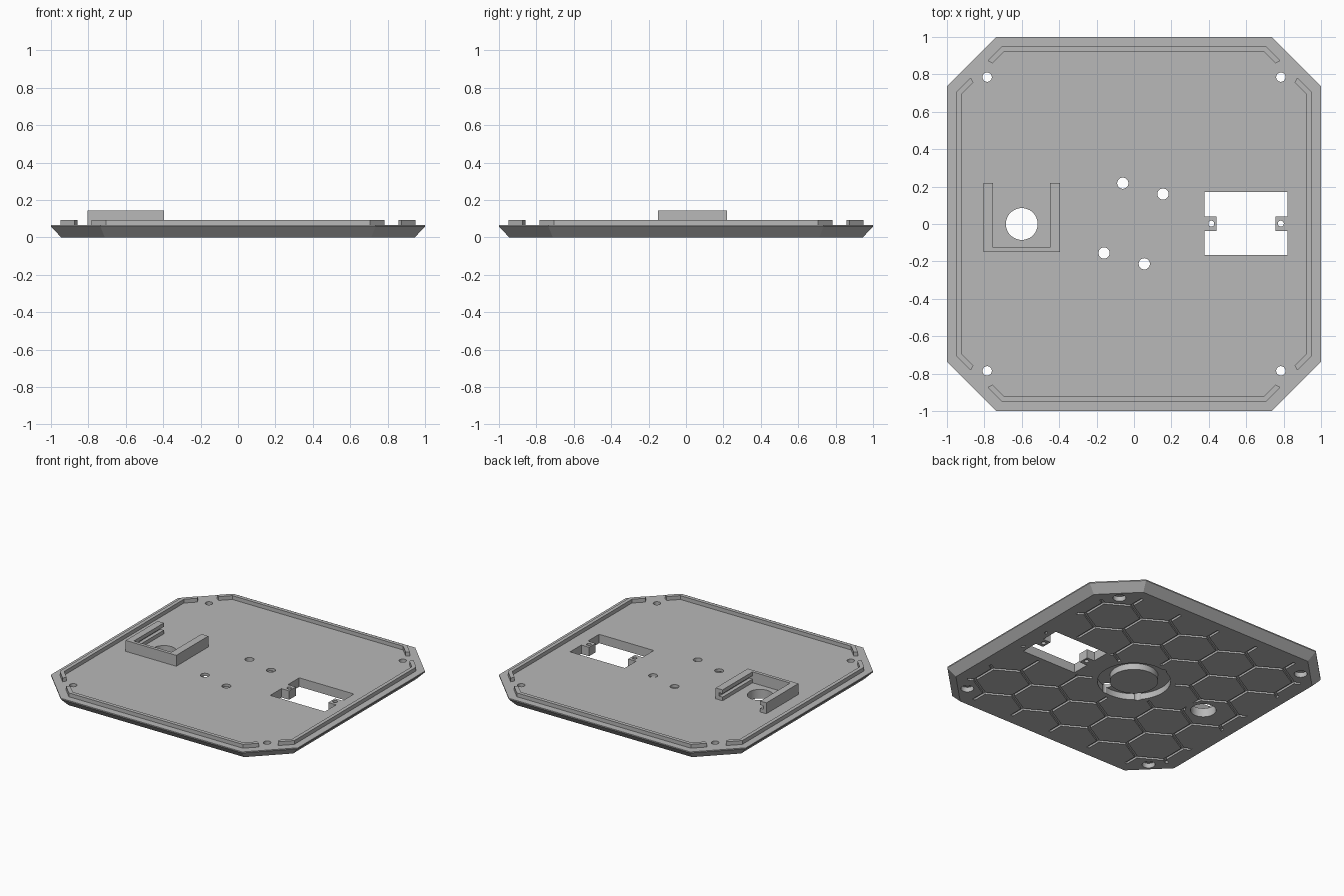
import bpy, bmesh, math

if "Cube" in bpy.data.objects:
    bpy.data.objects.remove(bpy.data.objects["Cube"])

TOP = 0.065   # upper surface of the plate

grey = bpy.data.materials.new("plain_grey")
grey.diffuse_color = (0.48, 0.48, 0.48, 1)
grey.use_nodes = True
grey.node_tree.nodes["Principled BSDF"].inputs["Base Color"].default_value = grey.diffuse_color


def loft(name, rings):
    """Solid from matching outlines, each given as (points, z)."""
    bm = bmesh.new()
    loops = [[bm.verts.new((x, y, z)) for x, y in pts] for pts, z in rings]
    n = len(loops[0])
    bm.faces.new(loops[0][::-1])
    bm.faces.new(loops[-1])
    for a, b in zip(loops, loops[1:]):
        for i in range(n):
            j = (i + 1) % n
            bm.faces.new((a[i], a[j], b[j], b[i]))
    bmesh.ops.recalc_face_normals(bm, faces=bm.faces)
    me = bpy.data.meshes.new(name)
    bm.to_mesh(me)
    bm.free()
    me.materials.append(grey)
    ob = bpy.data.objects.new(name, me)
    bpy.context.collection.objects.link(ob)
    return ob


def prism(name, pts, z0, z1):
    return loft(name, [(pts, z0), (pts, z1)])


def ring(x, y, r, n=48, turn=0.0):
    return [(x + r * math.cos(turn + math.tau * i / n),
             y + r * math.sin(turn + math.tau * i / n)) for i in range(n)]


def rect(x0, x1, y0, y1):
    return [(x0, y0), (x1, y0), (x1, y1), (x0, y1)]


def octagon(inset):
    a = 1 - inset
    b = 0.735 - inset * math.tan(math.pi / 8)
    return [(b, -a), (a, -b), (a, b), (b, a), (-b, a), (-a, b), (-a, -b), (-b, -a)]


def cut(target, cutter):
    mod = target.modifiers.new("cut", 'BOOLEAN')
    mod.operation = 'DIFFERENCE'
    mod.solver = 'EXACT'
    mod.object = cutter
    bpy.context.view_layer.objects.active = target
    bpy.ops.object.modifier_apply(modifier=mod.name)
    bpy.data.objects.remove(cutter)


def join(name, parts):
    bpy.ops.object.select_all(action='DESELECT')
    for p in parts:
        p.select_set(True)
    bpy.context.view_layer.objects.active = parts[0]
    bpy.ops.object.join()
    parts[0].name = name
    return parts[0]


# Base plate with bevelled underside
plate = loft("base_plate", [(octagon(0.055), 0), (octagon(0), 0.057), (octagon(0), TOP)])

# Honeycomb grooves in the underside: a slab with hexagon islands removed
R = 0.19
net = prism("groove_cutter", octagon(0.13), -0.02, 0.015)
hexes = []
for row in range(-4, 5):
    for col in range(-4, 5):
        x = (col + 0.5 * (row % 2)) * R * math.sqrt(3)
        hexes.append(prism("hex", ring(x, row * R * 1.5, R - 0.012, 6, math.pi / 6), -0.05, 0.05))
cut(net, join("hexes", hexes))
cut(net, prism("hub_clear", ring(0, 0, 0.28), -0.06, 0.06))
cut(net, prism("hole_clear", ring(-0.6, 0, 0.12), -0.06, 0.06))
cut(net, prism("window_clear", rect(0.35, 0.85, -0.2, 0.2), -0.06, 0.06))
cut(plate, net)

# Ring-shaped recess in the underside
recess = prism("recess", ring(0, 0, 0.243, 64), -0.02, 0.045)
cut(recess, prism("recess_core", ring(0, 0, 0.16, 64), -0.1, 0.1))
cut(plate, recess)

# Through holes: large opening, hub screws, tab screws
holes = [(-0.6, 0, 0.085), (-0.06, 0.218, 0.03), (0.155, 0.16, 0.03),
         (-0.16, -0.155, 0.03), (0.055, -0.213, 0.03),
         (0.413, 0.002, 0.016), (0.785, 0.002, 0.016)]
corners = [(sx * 0.785, sy * 0.785) for sx in (-1, 1) for sy in (-1, 1)]
holes += [(x, y, 0.025) for x, y in corners]
cut(plate, join("holes", [prism("hole", ring(x, y, r), -0.1, 0.2) for x, y, r in holes]))

# Counterbores under the corner screws
cut(plate, join("bores", [prism("bore", ring(x, y, 0.043), -0.1, 0.035) for x, y in corners]))

# Rectangular window with two screw tabs
l, r, tl, tr, t0, t1 = 0.377, 0.82, 0.44, 0.757, -0.037, 0.04
cut(plate, prism("window", [
    (l, -0.166), (r, -0.166), (r, t0), (tr, t0), (tr, t1), (r, t1),
    (r, 0.17), (l, 0.17), (l, t1), (tl, t1), (tl, t0), (l, t0)], -0.1, 0.2))

# Four locating rails just inside the edge
half = [(0.705, 0.95), (0.782, 0.873), (0.757, 0.858), (0.692, 0.923)]
rail = half + [(-x, y) for x, y in half[::-1]]
parts = [plate]
for side in ("back", "left", "front", "right"):
    parts.append(prism(side + "_rail", rail, TOP - 0.005, 0.093))
    rail = [(-y, x) for x, y in rail]

# U-shaped holder with sliding slots on its inner sides
holder = prism("slot_holder", [
    (-0.805, -0.15), (-0.395, -0.15), (-0.395, 0.22), (-0.45, 0.22),
    (-0.45, -0.126), (-0.755, -0.126), (-0.755, 0.22), (-0.805, 0.22)], TOP - 0.005, 0.145)
cut(holder, prism("slot", rect(-0.782, -0.423, -0.126, 0.3), 0.092, 0.117))
parts.append(holder)

# Smooth round walls, keep all other edges sharp
bpy.ops.object.select_all(action='DESELECT')
for p in parts:
    p.select_set(True)
bpy.context.view_layer.objects.active = plate
bpy.ops.object.shade_smooth_by_angle(angle=math.radians(25))
